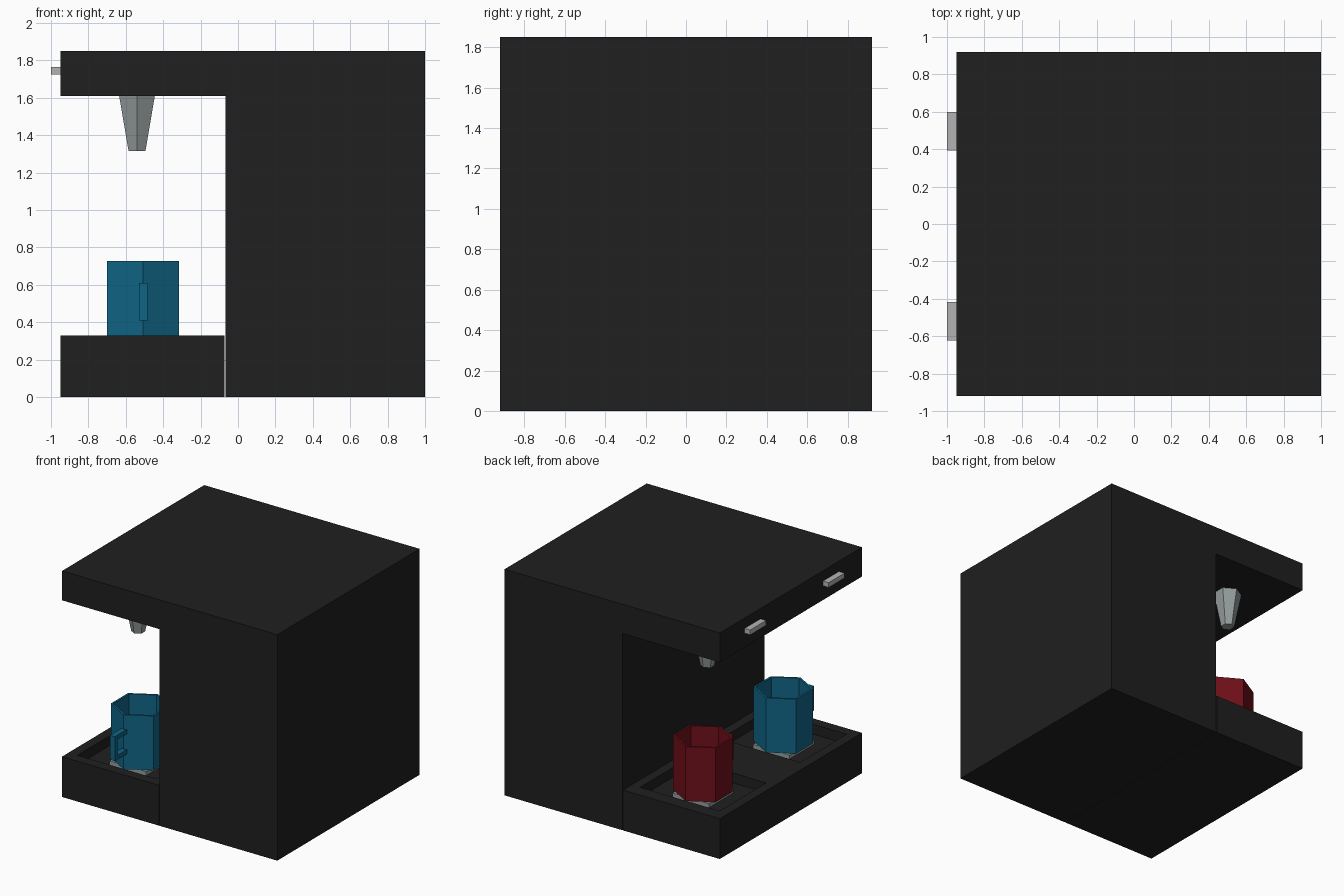
import bpy
import math

if "Cube" in bpy.data.objects:
    bpy.data.objects.remove(bpy.data.objects["Cube"])


def material(name, r, g, b):
    m = bpy.data.materials.new(name)
    m.diffuse_color = (r, g, b, 1)
    m.use_nodes = True
    m.node_tree.nodes["Principled BSDF"].inputs["Base Color"].default_value = m.diffuse_color
    return m


BLACK = material("black_plastic", 0.014, 0.014, 0.014)
STEEL = material("steel", 0.30, 0.34, 0.34)
LIGHT = material("light_grey", 0.45, 0.45, 0.45)
BLUE = material("blue_ceramic", 0.005, 0.13, 0.24)
RED = material("red_ceramic", 0.16, 0.005, 0.01)


def mesh(name, verts, faces, mat):
    me = bpy.data.meshes.new(name)
    me.from_pydata(verts, [], faces)
    if mat:
        me.materials.append(mat)
    ob = bpy.data.objects.new(name, me)
    bpy.context.collection.objects.link(ob)
    return ob


def prism(name, outline, axis, lo, hi, mat):
    """Extrude a 2D outline along x ('x': points are y,z) or y ('y': points are x,z)."""
    n = len(outline)
    if axis == 'x':
        verts = [(d, a, b) for d in (lo, hi) for a, b in outline]
        front, back = list(range(n))[::-1], list(range(n, 2 * n))
        sides = [(i, (i + 1) % n, (i + 1) % n + n, i + n) for i in range(n)]
    else:
        verts = [(a, d, b) for d in (lo, hi) for a, b in outline]
        front, back = list(range(n)), list(range(n, 2 * n))[::-1]
        sides = [(i, i + n, (i + 1) % n + n, (i + 1) % n) for i in range(n)]
    return mesh(name, verts, [front, back] + sides, mat)


def box(name, x0, x1, y0, y1, z0, z1, mat):
    return prism(name, [(x0, z0), (x1, z0), (x1, z1), (x0, z1)], 'y', y0, y1, mat)


def hex_lathe(name, x, y, rings, mat):
    """Six-sided shell through (radius, z) rings, capped at first and last ring."""
    verts = [(x + r * math.cos(math.radians(90 + 60 * k)),
              y + r * math.sin(math.radians(90 + 60 * k)), z)
             for r, z in rings for k in range(6)]
    faces = [list(range(6))[::-1], list(range(len(verts) - 6, len(verts)))]
    for i in range(len(rings) - 1):
        for k in range(6):
            a, b = i * 6 + k, i * 6 + (k + 1) % 6
            faces.append((a, b, b + 6, a + 6))
    return mesh(name, verts, faces, mat)


# Machine housing: tall column with an overhanging head
prism("housing", [(-0.067, 0), (1, 0), (1, 1.85), (-0.95, 1.85),
                  (-0.95, 1.61), (-0.067, 1.61)], 'y', -0.92, 0.92, BLACK)

# Drip tray with two sunken bays
tray = box("drip_tray", -0.95, -0.073, -0.92, 0.92, 0, 0.33, BLACK)

for side, y, y_mug, mat in (("front", -0.52, -0.535, BLUE), ("back", 0.495, 0.507, RED)):
    # Bay cutter
    cutter = box(side + "_bay_cutter", -0.87, -0.15, y_mug - 0.3, y_mug + 0.3, 0.25, 0.5, BLACK)
    cutter.hide_render = True
    cutter.hide_viewport = True
    cutter.display_type = 'WIRE'
    mod = tray.modifiers.new(side + "_bay", 'BOOLEAN')
    mod.operation = 'DIFFERENCE'
    mod.solver = 'EXACT'
    mod.object = cutter

    # Cup plate, switch and nozzle
    box(side + "_cup_plate", -0.675, -0.345, y_mug - 0.16, y_mug + 0.16, 0.25, 0.282, STEEL)
    box(side + "_switch", -1, -0.95, y - 0.103, y + 0.103, 1.725, 1.765, LIGHT)
    hex_lathe(side + "_nozzle", -0.54, y, [(0.052, 1.315), (0.11, 1.61)], STEEL)

    # Hollow mug with its squared handle
    hex_lathe(side + "_mug", -0.507, y_mug,
              [(0.222, 0.283), (0.222, 0.345), (0.222, 0.728),
               (0.204, 0.728), (0.204, 0.345)], mat)
    profile = [(-0.205, 0.41), (-0.205, 0.445), (-0.33, 0.445), (-0.33, 0.575),
               (-0.205, 0.575), (-0.205, 0.61), (-0.365, 0.61), (-0.365, 0.41)]
    prism(side + "_mug_handle", [(y_mug + a, z) for a, z in profile[::-1]],
          'x', -0.53, -0.485, mat)
